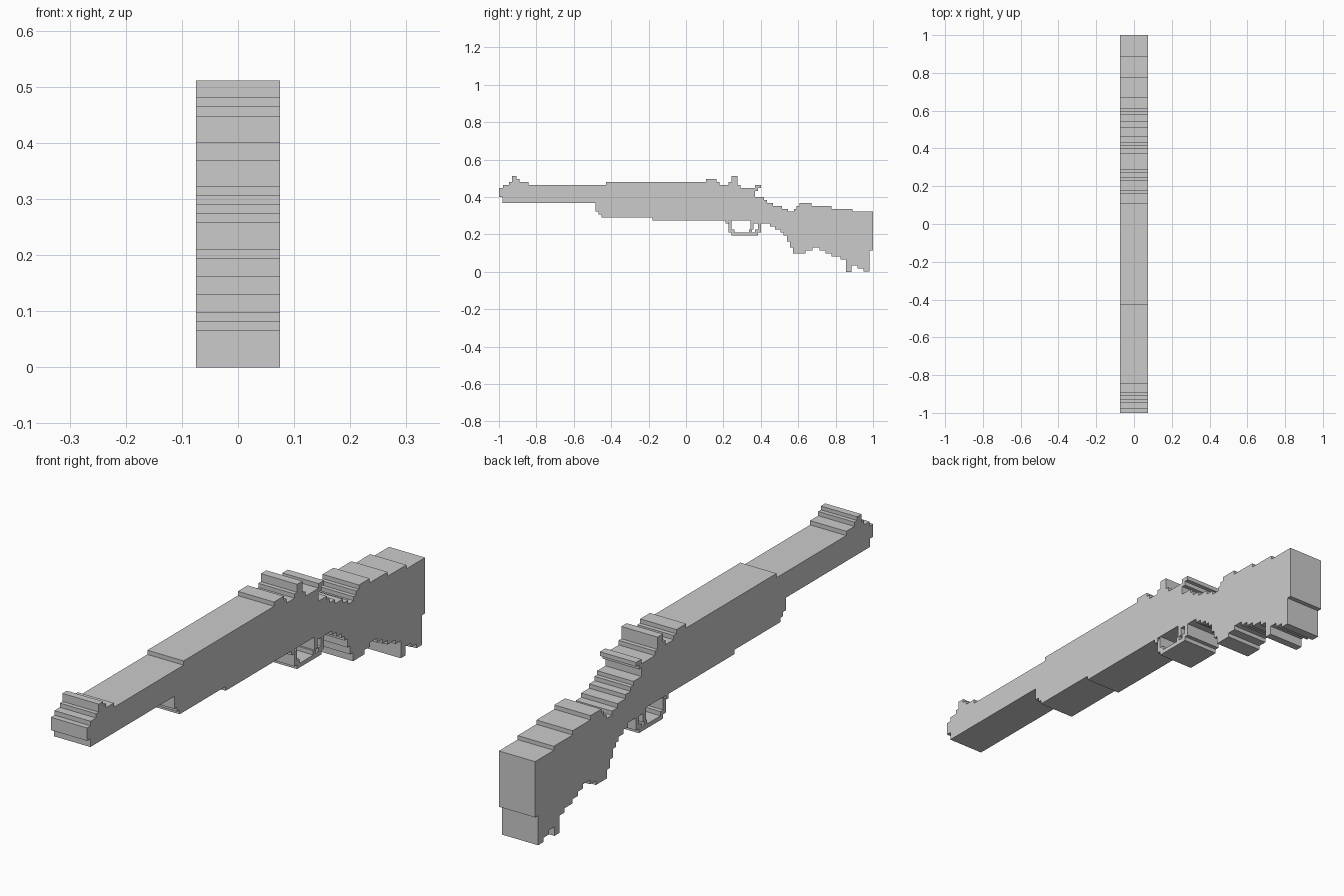
import bpy
import bmesh

HALF_W = 0.075


def stairs(start, steps):
    """Turn (end_y, z) steps into a stepped outline running along +y."""
    pts, y = [], start
    for end, z in steps:
        pts += [(y, z), (end, z)]
        y = end
    return pts


def slab(name, outline, open_ends=()):
    """Extrude a side outline across the width; drop end faces at hidden joints."""
    bm = bmesh.new()
    face = bm.faces.new([bm.verts.new((-HALF_W, y, z)) for y, z in outline])
    ext = bmesh.ops.extrude_face_region(bm, geom=[face])
    moved = [v for v in ext["geom"] if isinstance(v, bmesh.types.BMVert)]
    bmesh.ops.translate(bm, verts=moved, vec=(2 * HALF_W, 0, 0))
    bmesh.ops.recalc_face_normals(bm, faces=bm.faces)
    joints = [f for f in bm.faces
              if any(all(abs(v.co.y - e) < 1e-5 for v in f.verts) for e in open_ends)]
    bmesh.ops.delete(bm, geom=joints, context="FACES_ONLY")
    mesh = bpy.data.meshes.new(name)
    bm.to_mesh(mesh)
    bm.free()
    obj = bpy.data.objects.new(name, mesh)
    bpy.context.collection.objects.link(obj)
    return obj


def body(name, start, top, bottom, open_ends):
    return slab(name, stairs(start, top) + stairs(start, bottom)[::-1], open_ends)


# Barrel with stepped front sight
body("barrel", -1.0,
     [(-.979, .448), (-.947, .465), (-.931, .481), (-.905, .511),
      (-.889, .497), (-.841, .481), (-.6, .465)],
     [(-.98, .40), (-.6, .369)], [-.6])

# Fore-end and receiver with the raised top blocks
body("receiver", -.6,
     [(-.429, .465), (.106, .481), (.164, .497), (.18, .481), (.227, .465),
      (.243, .481), (.275, .511), (.291, .465), (.37, .448), (.41, .40)],
     [(-.484, .369), (-.468, .322), (-.452, .306), (-.18, .29),
      (.21, .274), (.226, .258), (.242, .274), (.36, .274), (.41, .258)], [.41])

# Small overhanging rear notch
slab("rear_notch", [(.37, .433), (.386, .433), (.386, .449), (.402, .449),
                    (.402, .465), (.37, .465)])

# Trigger guard loop and trigger
slab("trigger_guard",
     [(.226, .21), (.242, .21), (.242, .194), (.386, .194), (.386, .21), (.402, .21),
      (.402, .258), (.384, .258), (.384, .226), (.37, .226), (.37, .21),
      (.258, .21), (.258, .226), (.242, .226), (.242, .274), (.226, .258)])
slab("trigger", [(.338, .21), (.352, .21), (.352, .226), (.362, .226),
                 (.362, .274), (.345, .274), (.345, .226), (.338, .226)])

# Shoulder stock with stepped grip and butt
body("stock", .41,
     [(.418, .40), (.434, .385), (.466, .369), (.513, .353), (.545, .337),
      (.577, .322), (.592, .337), (.608, .353), (.672, .369), (.778, .353),
      (.889, .337), (1.0, .322)],
     [(.45, .258), (.477, .242), (.505, .226), (.522, .21), (.54, .194),
      (.556, .161), (.573, .129), (.64, .097), (.675, .113), (.715, .129),
      (.747, .113), (.778, .097), (.826, .081), (.856, .065), (.885, .0),
      (.917, .034), (.949, .018), (.982, .002), (1.0, .113)], [.41])
